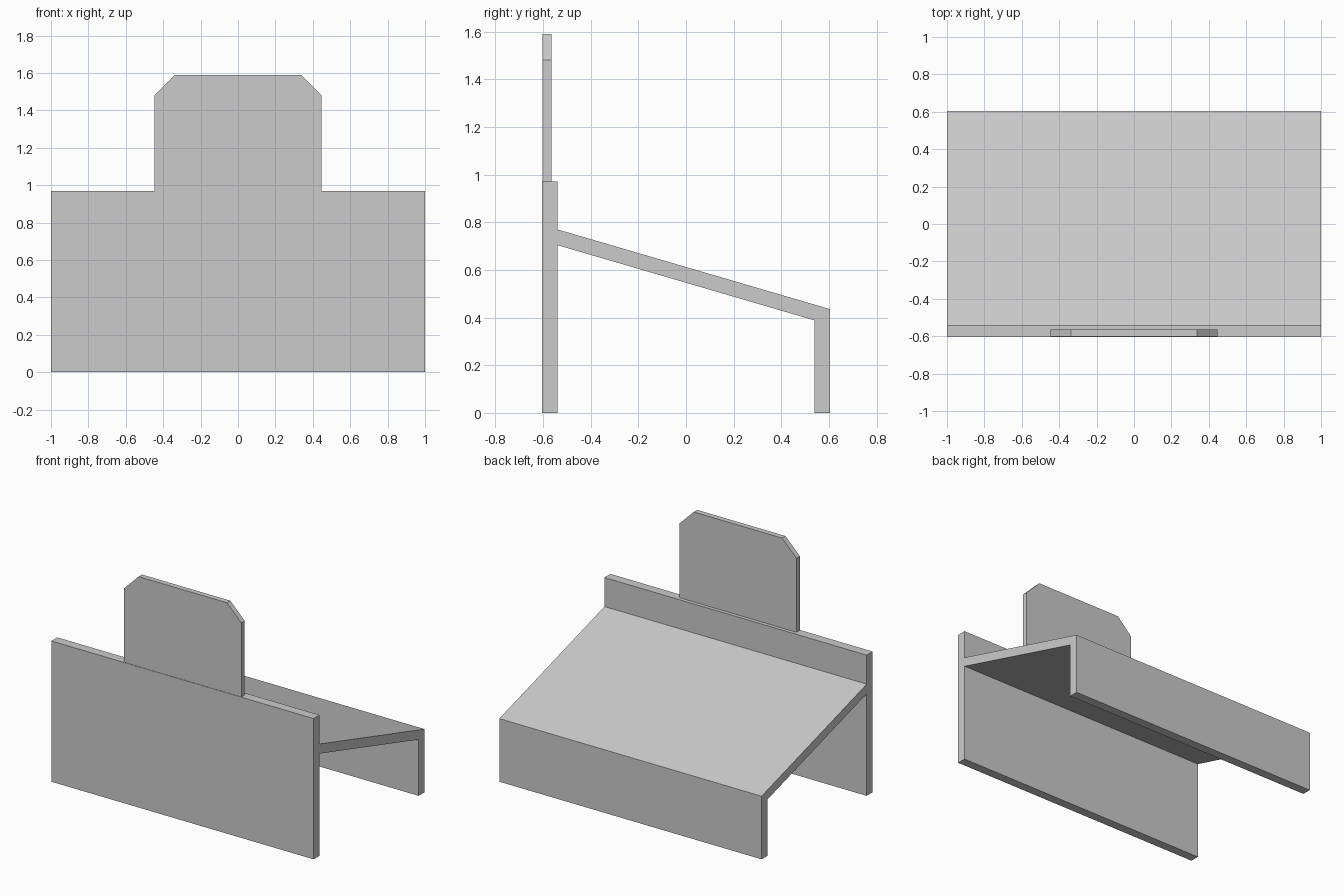
import bpy
import bmesh
from mathutils import Vector

cube = bpy.data.objects.get("Cube")
if cube:
    bpy.data.objects.remove(cube, do_unlink=True)

# Single flat grey
grey = bpy.data.materials.new("light_grey")
grey.use_nodes = True
colour = (0.6, 0.6, 0.6, 1)
grey.diffuse_color = colour
grey.node_tree.nodes["Principled BSDF"].inputs["Base Color"].default_value = colour


def extrude_profile(name, points, offset):
    """Extrude a closed 3D outline along offset into a solid part."""
    bm = bmesh.new()
    face = bm.faces.new([bm.verts.new(p) for p in points])
    result = bmesh.ops.extrude_face_region(bm, geom=[face], use_keep_orig=True)
    moved = [v for v in result["geom"] if isinstance(v, bmesh.types.BMVert)]
    bmesh.ops.translate(bm, vec=Vector(offset), verts=moved)
    bmesh.ops.recalc_face_normals(bm, faces=bm.faces)
    mesh = bpy.data.meshes.new(name)
    bm.to_mesh(mesh)
    bm.free()
    mesh.materials.append(grey)
    obj = bpy.data.objects.new(name, mesh)
    bpy.context.collection.objects.link(obj)
    return obj


def side_part(name, outline):
    """Full-width part from a (y, z) side outline."""
    return extrude_profile(name, [(-1, y, z) for y, z in outline], (2, 0, 0))


OUT, INN = 0.605, 0.54   # outer and inner faces of the uprights

# Tall front wall
side_part("front_wall", [(-OUT, 0), (-INN, 0), (-INN, 0.97), (-OUT, 0.97)])

# Sloping top panel
side_part("sloping_panel", [(-INN, 0.704), (INN, 0.388), (OUT, 0.369),
                            (OUT, 0.435), (-INN, 0.77)])

# Short back wall, mitred under the panel
side_part("back_wall", [(INN, 0), (OUT, 0), (OUT, 0.369), (INN, 0.388)])

# Headboard with clipped upper corners
half = [(0.447, 0.97), (0.447, 1.48), (0.337, 1.59)]
outline = half + [(-x, z) for x, z in reversed(half)]
extrude_profile("headboard", [(x, -0.602, z) for x, z in outline], (0, 0.037, 0))
